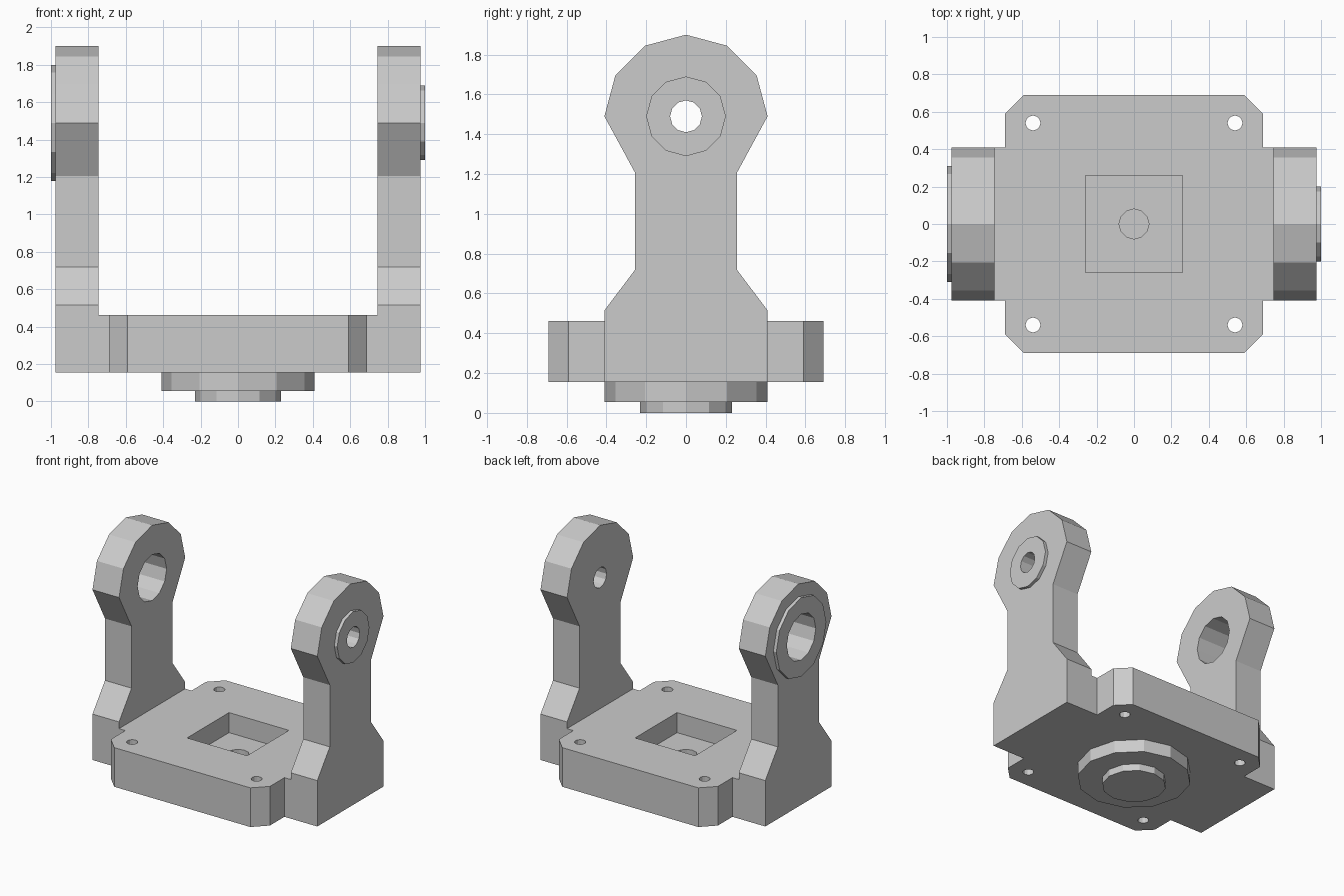
import bpy, bmesh, math
from mathutils import Matrix, Vector

if "Cube" in bpy.data.objects:
    bpy.data.objects.remove(bpy.data.objects["Cube"])


def prism(name, pts, to3d, direction):
    """Extrude a flat outline, placed in space by to3d, along direction."""
    bm = bmesh.new()
    face = bm.faces.new([bm.verts.new(to3d(a, b)) for a, b in pts])
    ext = bmesh.ops.extrude_face_region(bm, geom=[face])
    moved = [v for v in ext["geom"] if isinstance(v, bmesh.types.BMVert)]
    bmesh.ops.translate(bm, verts=moved, vec=Vector(direction))
    bmesh.ops.recalc_face_normals(bm, faces=bm.faces)
    mesh = bpy.data.meshes.new(name)
    bm.to_mesh(mesh)
    bm.free()
    ob = bpy.data.objects.new(name, mesh)
    bpy.context.collection.objects.link(ob)
    return ob


def along_z(name, pts, z0, z1):
    return prism(name, pts, lambda a, b: (a, b, z0), (0, 0, z1 - z0))


def along_x(name, pts, x0, x1):
    return prism(name, pts, lambda a, b: (x0, a, b), (x1 - x0, 0, 0))


def ngon(r, cx=0, cy=0, n=12):
    return [(cx + r * math.cos(2 * math.pi * i / n),
             cy + r * math.sin(2 * math.pi * i / n)) for i in range(n)]


def combine(target, other, operation):
    """Apply a boolean and remove the helper."""
    mod = target.modifiers.new("bool", 'BOOLEAN')
    mod.operation, mod.solver, mod.object = operation, 'EXACT', other
    bpy.context.view_layer.objects.active = target
    bpy.ops.object.modifier_apply(modifier=mod.name)
    bpy.data.objects.remove(other)


AXIS_Z = 1.49

# Base plate with chamfered corners and tabs under the arms
quarter = [(0.8, 0.41), (0.69, 0.41), (0.69, 0.59), (0.59, 0.69)]
half = quarter + [(-x, y) for x, y in reversed(quarter)]
body = along_z("yoke_bracket", half + [(-x, -y) for x, y in half], 0.155, 0.462)

# Two stepped discs underneath
combine(body, along_z("hub", ngon(0.41), 0.055, 0.2), 'UNION')
combine(body, along_z("hub_foot", ngon(0.23), 0, 0.1), 'UNION')

# Arms with waisted profile, round head, outer boss and pivot hole
side = [(0.41, 0.155), (0.41, 0.515), (0.255, 0.72), (0.255, 1.205),
        (0.41, AXIS_Z), (0.355, 1.695), (0.205, 1.845)]
profile = side + [(0, 1.9)] + [(-y, z) for y, z in reversed(side)]
for s, boss_r, hole_r in ((1, 0.2, 0.08), (-1, 0.31, 0.18)):
    combine(body, along_x("arm", profile, s * 0.745, s * 0.975), 'UNION')
    combine(body, along_x("boss", ngon(boss_r, 0, AXIS_Z), s * 0.85, s), 'UNION')
    combine(body, along_x("bore", ngon(hole_r, 0, AXIS_Z), s * 0.6, s * 1.1), 'DIFFERENCE')

# Square pocket with blind centre hole
p = 0.26
combine(body, along_z("pocket", [(p, p), (-p, p), (-p, -p), (p, -p)], 0.305, 0.6), 'DIFFERENCE')
combine(body, along_z("centre_hole", ngon(0.08), 0.155, 0.4), 'DIFFERENCE')

# Corner screw holes
for sx in (-1, 1):
    for sy in (-1, 1):
        combine(body, along_z("screw_hole", ngon(0.04, sx * 0.54, sy * 0.54), 0.1, 0.6), 'DIFFERENCE')
